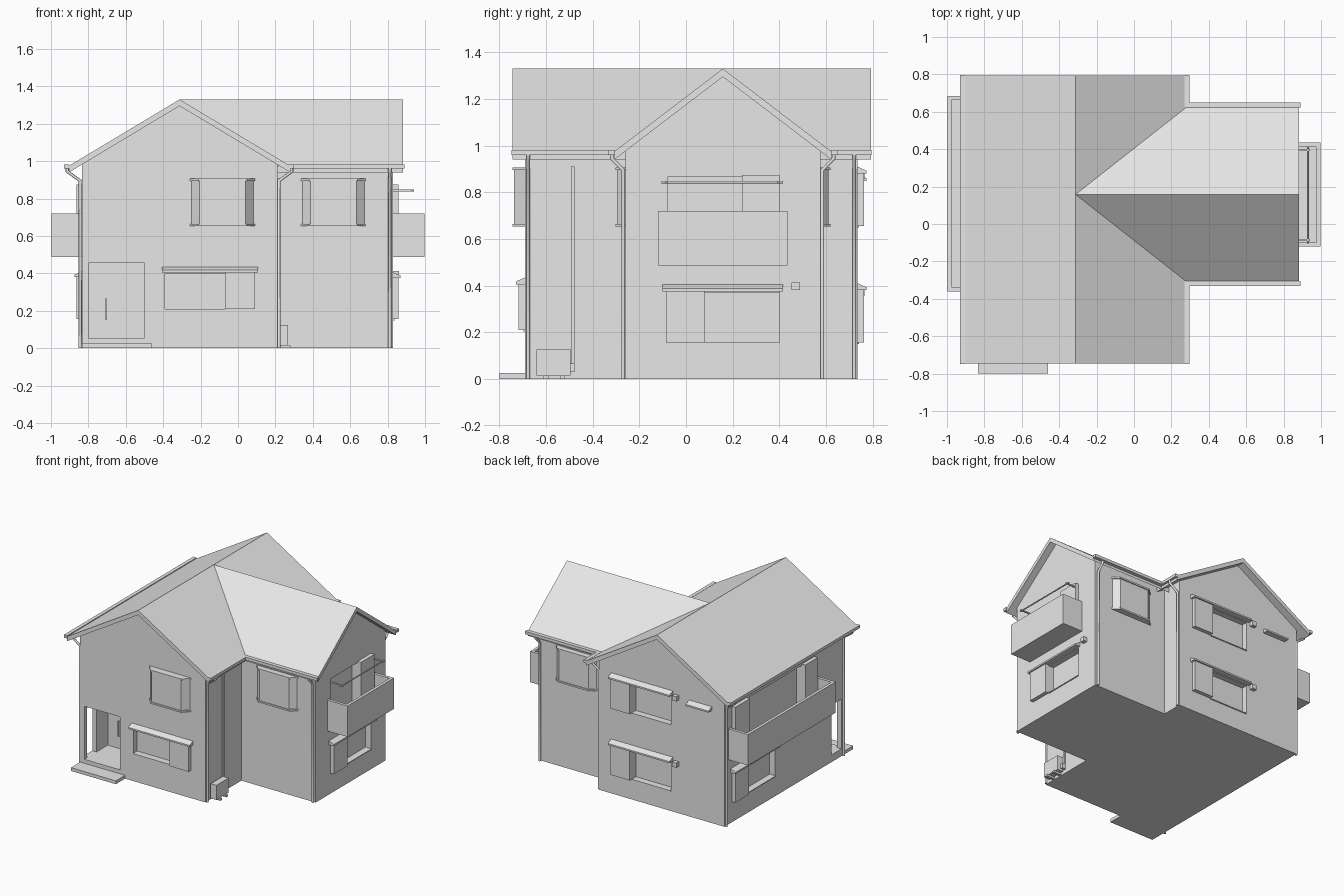
import bpy, bmesh
from mathutils import Vector

if "Cube" in bpy.data.objects:
    bpy.data.objects.remove(bpy.data.objects["Cube"])

mat = bpy.data.materials.new("plain grey")
mat.diffuse_color = (0.8, 0.8, 0.8, 1)
mat.use_nodes = True
mat.node_tree.nodes["Principled BSDF"].inputs["Base Color"].default_value = mat.diffuse_color


def place(side, plane, u, d, z):
    """Wall frame to world: u along the wall, d outwards, z up."""
    return {"front": (u, plane - d, z), "back": (u, plane + d, z),
            "right": (plane + d, u, z), "left": (plane - d, u, z)}[side]


def finish(name, bm):
    bmesh.ops.recalc_face_normals(bm, faces=bm.faces)
    me = bpy.data.meshes.new(name)
    bm.to_mesh(me)
    bm.free()
    me.materials.append(mat)
    ob = bpy.data.objects.new(name, me)
    bpy.context.collection.objects.link(ob)
    return ob


def loft(name, loop_a, loop_b):
    """Solid between two matching loops of points."""
    bm = bmesh.new()
    a = [bm.verts.new(p) for p in loop_a]
    b = [bm.verts.new(p) for p in loop_b]
    bm.faces.new(a)
    bm.faces.new(b)
    for i in range(len(a)):
        j = (i + 1) % len(a)
        bm.faces.new((a[i], a[j], b[j], b[i]))
    return finish(name, bm)


def box(name, x0, x1, y0, y1, z0, z1):
    ring = [(x0, y0), (x1, y0), (x1, y1), (x0, y1)]
    return loft(name, [(x, y, z0) for x, y in ring], [(x, y, z1) for x, y in ring])


def wall_box(name, wall, u0, u1, d0, d1, z0, z1):
    p, q = place(*wall, u0, d0, z0), place(*wall, u1, d1, z1)
    lo, hi = [min(a, b) for a, b in zip(p, q)], [max(a, b) for a, b in zip(p, q)]
    return box(name, lo[0], hi[0], lo[1], hi[1], lo[2], hi[2])


def prism_y(name, prof, y0, y1):
    return loft(name, [(x, y0, z) for x, z in prof], [(x, y1, z) for x, z in prof])


def prism_x(name, prof, x0, x1):
    return loft(name, [(x0, y, z) for y, z in prof], [(x1, y, z) for y, z in prof])


def cut(target, cutter):
    m = target.modifiers.new("cut", "BOOLEAN")
    m.operation, m.solver, m.object = "DIFFERENCE", "EXACT", cutter
    bpy.context.view_layer.objects.active = target
    bpy.ops.object.modifier_apply(modifier=m.name)
    bpy.data.objects.remove(cutter)


def tube(name, pts, r=0.009):
    cu = bpy.data.curves.new(name, "CURVE")
    cu.dimensions, cu.bevel_depth, cu.bevel_resolution = "3D", r, 1
    cu.use_fill_caps = True
    sp = cu.splines.new("POLY")
    sp.points.add(len(pts) - 1)
    for p, c in zip(sp.points, pts):
        p.co = (*c, 1)
    cu.materials.append(mat)
    ob = bpy.data.objects.new(name, cu)
    bpy.context.collection.objects.link(ob)


# Walls: main block with gable to the front, wing with gable to the right
RX, RY, TOP, T = -0.3125, 0.158, 1.33, 0.035


def gable(c, half, slope):
    e = TOP - T - slope * half
    return [(c - half, 0), (c + half, 0), (c + half, e), (c, TOP - T), (c - half, e)]


def chevron(c, half, slope):
    e = TOP - slope * half
    return [(c - half, e), (c, TOP), (c + half, e),
            (c + half, e - T), (c, TOP - T), (c - half, e - T)]


main = prism_y("main_walls", gable(RX, 0.5225, 0.6), -0.69, 0.735)
wing = prism_x("wing_walls", gable(RY, 0.418, 0.763), -0.2, 0.83)
FRONT, BACK, LEFT, RIGHT = ("front", -0.69), ("back", 0.735), ("left", -0.835), ("right", 0.83)

# Roofs
prism_y("main_roof", chevron(RX, 0.592, 0.6), -0.745, 0.793)
prism_x("wing_roof", chevron(RY, 0.466, 0.763), RX, 0.883)

# Corner porch, step and front door fittings
cut(main, box("cutter", -0.80, -0.50, -0.80, -0.41, 0.055, 0.455))
cut(main, box("cutter", -0.90, -0.78, -0.66, -0.545, 0.055, 0.43))
box("porch_step", -0.835, -0.46, -0.80, -0.688, 0, 0.025)
box("door_handle", -0.708, -0.70, -0.425, -0.41, 0.15, 0.265)
box("door_plate", -0.78, -0.748, -0.418, -0.41, 0.35, 0.38)


def hood(name, wall, u0, u1, z):
    prof = [(0, z - 0.012), (0.04, z - 0.012), (0.04, z), (0, z + 0.018)]
    loft(name, [place(*wall, u0, d, h) for d, h in prof],
         [place(*wall, u1, d, h) for d, h in prof])


def window(body, wall, glass, pockets, z0, z1, hooded=True):
    """Recessed window with projecting shutter pockets and a small hood."""
    cut(body, wall_box("cutter", wall, *glass, -0.045, 0.1, z0, z1))
    for p in pockets:
        wall_box("shutter_pocket", wall, *p, -0.002, 0.029, z0, z1 + 0.01)
    us = [*glass] + [u for p in pockets for u in p]
    wall_box("window_sill", wall, *glass, -0.045, 0.006, z0 - 0.006, z0)
    if hooded:
        hood("window_hood", wall, min(us) - 0.015, max(us) + 0.015, z1 + 0.017)


window(main, FRONT, (-0.39, -0.07), [(-0.07, 0.092)], 0.21, 0.40)
window(wing, RIGHT, (0.08, 0.40), [(-0.085, 0.08)], 0.155, 0.37)
window(wing, RIGHT, (-0.08, 0.24), [(0.24, 0.40)], 0.53, 0.865, False)
window(main, LEFT, (0.13, 0.485), [(0.485, 0.645)], 0.155, 0.375)
window(main, LEFT, (-0.19, 0.47), [(0.47, 0.645), (-0.34, -0.19)], 0.53, 0.865, False)
for z in (0.155, 0.655):
    window(main, BACK, (-0.39, -0.065), [(-0.065, 0.095)], z, z + 0.22)
    wall_box("wall_vent", BACK, -0.455, -0.42, 0, 0.03, z + 0.2, z + 0.235)
hood("small_back_hood", BACK, -0.73, -0.54, 0.86)
wall_box("wall_vent", RIGHT, 0.453, 0.488, 0, 0.03, 0.38, 0.413)


# Splayed bay windows with top and bottom caps
def bay(wall, u0, u1, depth):
    for name, z0, z1, g in (("bay_window", 0.66, 0.90, 0),
                            ("bay_cap", 0.895, 0.907, 0.007), ("bay_base", 0.653, 0.665, 0.007)):
        ring = [(u0 - g, -0.002), (u1 + g, -0.002), (u1 - 0.045 + g, depth + g), (u0 + 0.045 - g, depth + g)]
        loft(name, [place(*wall, u, d, z0) for u, d in ring],
             [place(*wall, u, d, z1) for u, d in ring])


bay(FRONT, -0.25, 0.085, 0.047)
bay(("front", -0.26), 0.342, 0.678, 0.036)
bay(("back", 0.576), 0.342, 0.678, 0.036)


# Balconies
def balcony(wall, u0, u1, depth):
    t = 0.022
    wall_box("balcony_floor", wall, u0, u1, -0.002, depth, 0.487, 0.525)
    wall_box("balcony_front", wall, u0, u1, depth - t, depth, 0.525, 0.72)
    for a in (u0, u1 - t):
        wall_box("balcony_side", wall, a, a + t, -0.002, depth - t, 0.525, 0.72)


balcony(RIGHT, -0.12, 0.435, 0.168)
balcony(LEFT, -0.36, 0.685, 0.163)

# Laundry pole and its arms
tube("laundry_pole", [(0.93, -0.105, 0.843), (0.93, 0.415, 0.843)], 0.005)
for y in (-0.085, 0.395):
    box("pole_arm", 0.828, 0.942, y - 0.005, y + 0.005, 0.839, 0.848)

# Gutters along every eave
for y0, y1 in ((-0.748, -0.31), (0.625, 0.796)):
    box("main_right_gutter", 0.27, 0.297, y0, y1, 0.96, 0.982)
box("main_left_gutter", -0.93, -0.903, -0.748, 0.796, 0.96, 0.982)
for y in (-0.332, 0.622):
    box("wing_gutter", 0.272, 0.89, y, y + 0.028, 0.96, 0.982)

# Downspouts: drop from the gutter, lean to the wall, run to the ground
for wall, u in ((LEFT, -0.677), (LEFT, 0.722), (("right", 0.21), -0.677), (("right", 0.21), 0.722),
                (("front", -0.26), 0.812), (("back", 0.576), 0.812)):
    reach = 0.078 if wall[0] in ("left", "right") else 0.058
    tube("downspout", [place(*wall, u, d, z) for d, z in
                       ((reach, 0.97), (reach, 0.945), (0.009, 0.895), (0.009, 0))])

# Air conditioner with feet and its pipe cover
box("air_conditioner", 0.22, 0.268, -0.64, -0.495, 0.014, 0.125)
for y in (-0.61, -0.54):
    box("air_conditioner_foot", 0.215, 0.28, y, y + 0.02, 0, 0.014)
box("pipe_cover", 0.208, 0.222, -0.493, -0.478, 0.03, 0.91)
box("pipe_elbow", 0.208, 0.24, -0.497, -0.478, 0.03, 0.065)
